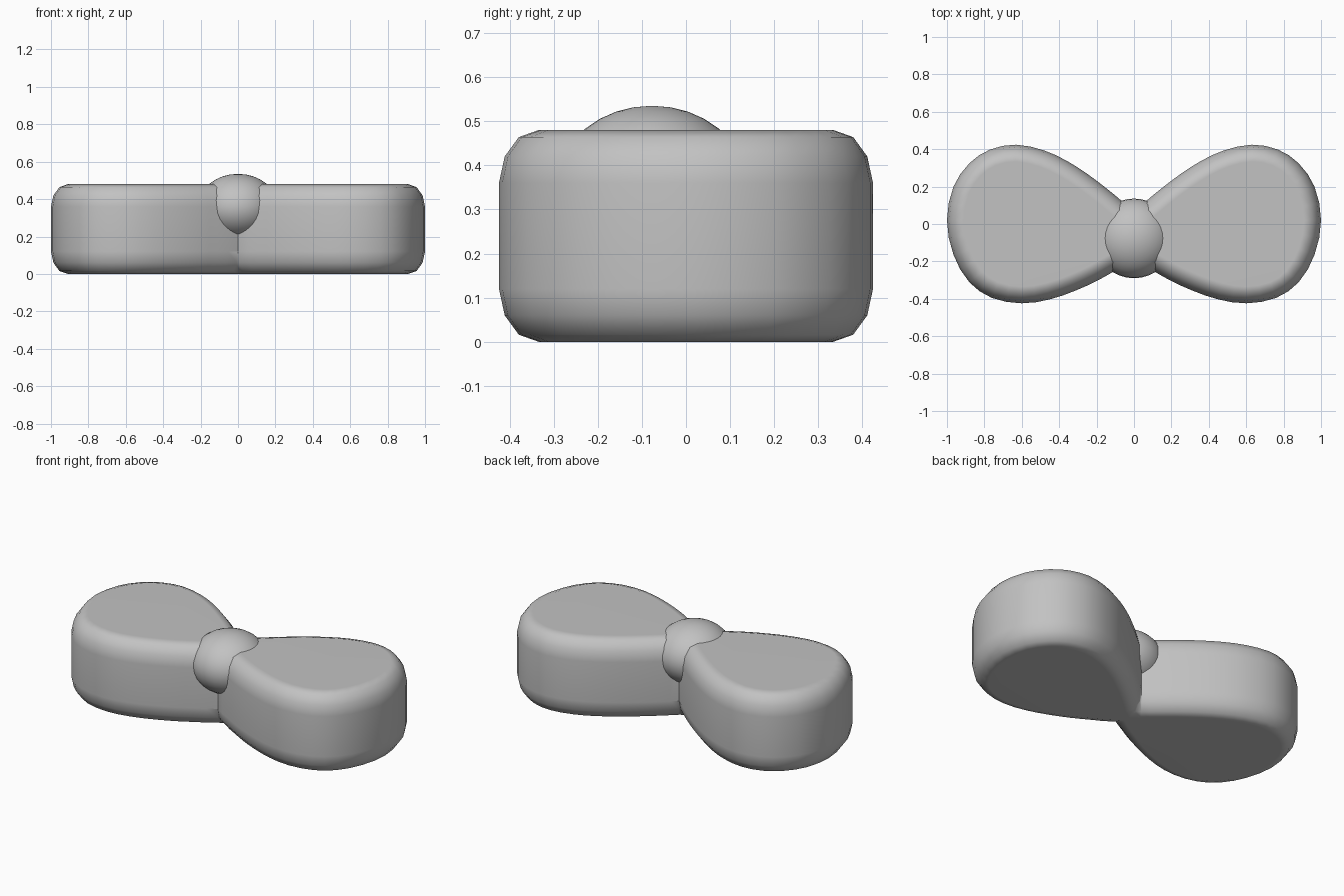
import bpy
import bmesh
from mathutils import Vector
from mathutils.geometry import interpolate_bezier

if "Cube" in bpy.data.objects:
    bpy.data.objects.remove(bpy.data.objects["Cube"])

grey = bpy.data.materials.new("plain grey")
grey.use_nodes = True
colour = (0.54, 0.54, 0.54, 1)
grey.diffuse_color = colour
grey.node_tree.nodes["Principled BSDF"].inputs["Base Color"].default_value = colour


def smooth_outline(points, steps):
    """Closed smooth curve through the points."""
    pts = [Vector(p) for p in points]
    n = len(pts)
    out = []
    for i in range(n):
        before, a, b, after = (pts[(i + k) % n] for k in (-1, 0, 1, 2))
        reach = (b - a).length / 3
        h1 = a + (b - before).normalized() * reach
        h2 = b - (after - a).normalized() * reach
        out += interpolate_bezier(a, h1, h2, b, steps + 1)[:-1]
    return [Vector((p[0], p[1])) for p in out]


def inset_outline(outline, distance):
    """Move a counter-clockwise outline inwards."""
    n = len(outline)
    result = []
    for i, p in enumerate(outline):
        t = (outline[(i + 1) % n] - outline[i - 1]).normalized()
        result.append(p + Vector((-t.y, t.x)) * distance)
    return result


# Bow loops: one teardrop pad with rounded rims, mirrored
teardrop = [(1, .02), (.965, .2), (.88, .325), (.77, .398), (.63, .424),
            (.48, .393), (.36, .338), (.25, .268), (.15, .193), (.07, .127),
            (0, .065), (-.13, -.06), (0, -.19), (.11, -.255), (.2, -.305),
            (.31, -.355), (.45, -.403), (.6, -.424), (.76, -.395),
            (.88, -.312), (.965, -.165)]
outline = smooth_outline(teardrop, 2)
rim = [(.09, 0), (.045, .016), (.013, .06), (0, .12)]
height = 0.48
levels = rim + [(d, height - z) for d, z in reversed(rim)]

bm = bmesh.new()
rings = [[bm.verts.new((p.x, p.y, z)) for p in inset_outline(outline, d)]
         for d, z in levels]
for low, high in zip(rings, rings[1:]):
    for i in range(len(low)):
        bm.faces.new((low[i - 1], low[i], high[i], high[i - 1]))
bm.faces.new(list(reversed(rings[0])))
bm.faces.new(rings[-1])
bmesh.ops.bisect_plane(bm, geom=bm.verts[:] + bm.edges[:] + bm.faces[:],
                       plane_co=(0, 0, 0), plane_no=(1, 0, 0), clear_inner=True)
bmesh.ops.recalc_face_normals(bm, faces=bm.faces[:])
mesh = bpy.data.meshes.new("bow_loops")
bm.to_mesh(mesh)
bm.free()
loops = bpy.data.objects.new("bow_loops", mesh)
bpy.context.collection.objects.link(loops)
mesh.materials.append(grey)
loops.modifiers.new("Mirror", 'MIRROR')

# Central knot: a flattened ball
bpy.ops.mesh.primitive_uv_sphere_add(segments=32, ring_count=16, radius=1,
                                     location=(0, -.077, .36))
knot = bpy.context.object
knot.name = "centre_knot"
knot.scale = (.213, .213, .175)
knot.data.materials.append(grey)

# Smooth shading, with the broad flat faces kept even
for obj in (loops, knot):
    bpy.ops.object.select_all(action='DESELECT')
    obj.select_set(True)
    bpy.context.view_layer.objects.active = obj
    bpy.ops.object.shade_smooth_by_angle(angle=0.7)
flat_caps = loops.modifiers.new("Even caps", 'WEIGHTED_NORMAL')
flat_caps.keep_sharp = True
